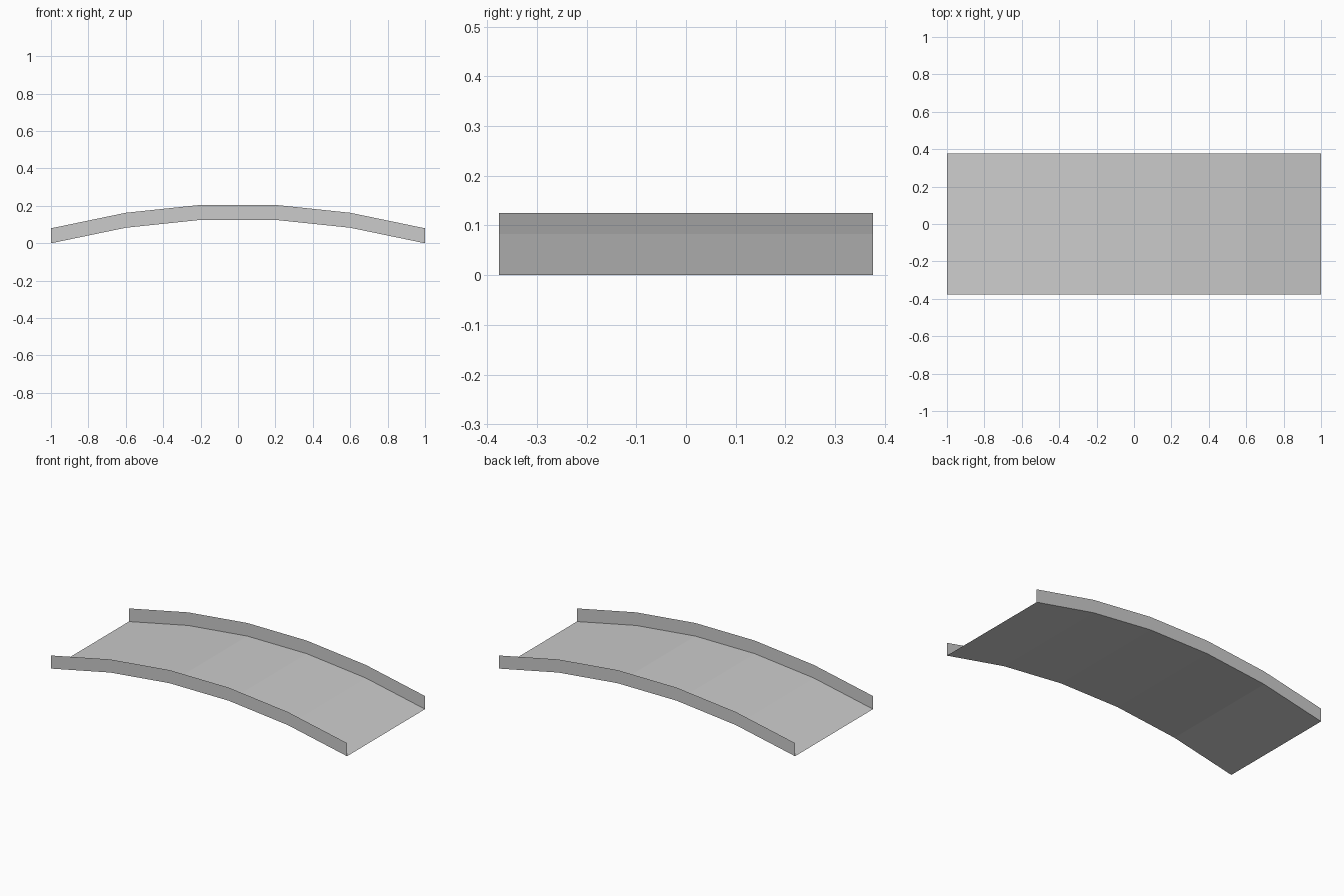
import bpy
import bmesh

cube = bpy.data.objects.get("Cube")
if cube:
    bpy.data.objects.remove(cube, do_unlink=True)

# Shared grey material
GREY = (0.6, 0.6, 0.6, 1.0)
grey = bpy.data.materials.new("plain grey")
grey.use_nodes = True
grey.diffuse_color = GREY
grey.node_tree.nodes["Principled BSDF"].inputs["Base Color"].default_value = GREY

# Arch profile, mirrored about the middle
half = [(0.2, 0.125), (0.6, 0.083), (1.0, 0.0)]
arch = [(-x, z) for x, z in reversed(half)] + half
HALF_WIDTH = 0.376
RAIL_HEIGHT = 0.08


def strip(name, edge_a, edge_b):
    """Sheet of quads spanning two matching polylines."""
    bm = bmesh.new()
    a = [bm.verts.new(p) for p in edge_a]
    b = [bm.verts.new(p) for p in edge_b]
    for i in range(len(a) - 1):
        bm.faces.new((a[i], a[i + 1], b[i + 1], b[i]))
    mesh = bpy.data.meshes.new(name)
    bm.to_mesh(mesh)
    bm.free()
    mesh.materials.append(grey)
    obj = bpy.data.objects.new(name, mesh)
    bpy.context.collection.objects.link(obj)
    return obj


def line(y, lift=0.0):
    return [(x, y, z + lift) for x, z in arch]


# Curved deck, facing up
strip("deck", line(-HALF_WIDTH), line(HALF_WIDTH))

# Thin side rails, facing outward
strip("front_rail", line(-HALF_WIDTH), line(-HALF_WIDTH, RAIL_HEIGHT))
strip("back_rail", line(HALF_WIDTH, RAIL_HEIGHT), line(HALF_WIDTH))
